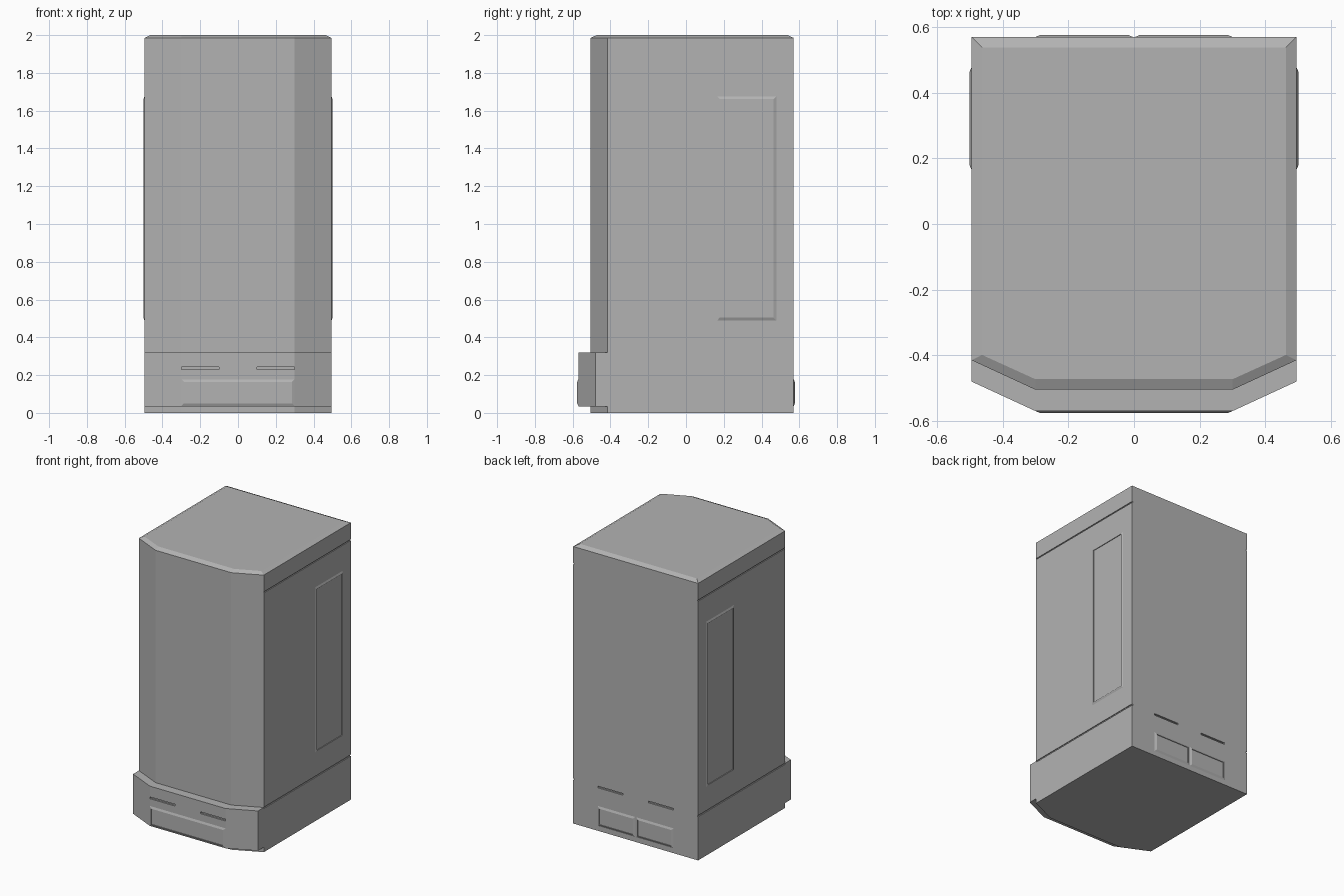
import bpy, bmesh
from mathutils import Vector

cube = bpy.data.objects.get("Cube")
if cube:
    bpy.data.objects.remove(cube, do_unlink=True)

grey = bpy.data.materials.new("plain grey")
grey.use_nodes = True
grey.diffuse_color = (0.45, 0.45, 0.45, 1)
grey.node_tree.nodes["Principled BSDF"].inputs["Base Color"].default_value = (0.45, 0.45, 0.45, 1)

HALF, FLAT, BACK = 0.495, 0.3, 0.57   # half width, half front flat, rear face
SIDE_Y, FRONT = -0.415, -0.505        # start and end of the front chamfer


def loft(name, rings):
    """Closed solid skinned through stacked rings of points."""
    bm = bmesh.new()
    loops = [[bm.verts.new(p) for p in ring] for ring in rings]
    for a, b in zip(loops, loops[1:]):
        for i in range(len(a)):
            j = (i + 1) % len(a)
            bm.faces.new((a[i], a[j], b[j], b[i]))
    bm.faces.new(loops[0])
    bm.faces.new(loops[-1])
    bmesh.ops.recalc_face_normals(bm, faces=bm.faces)
    mesh = bpy.data.meshes.new(name)
    bm.to_mesh(mesh)
    bm.free()
    mesh.materials.append(grey)
    obj = bpy.data.objects.new(name, mesh)
    bpy.context.collection.objects.link(obj)
    return obj


def plan(z, inset=0.0, back=BACK, side=SIDE_Y, front=FRONT):
    """Plan outline: square at the rear, chamfered corners at the front."""
    w, f, b = HALF - inset, FLAT, back - inset
    return [(-w, b, z), (-w, side + inset * 0.5, z), (-f, front + inset, z),
            (f, front + inset, z), (w, side + inset * 0.5, z), (w, b, z)]


def box(name, x0, x1, y0, y1, z0, z1):
    def rect(z):
        return [(x0, y0, z), (x1, y0, z), (x1, y1, z), (x0, y1, z)]
    return loft(name, [rect(z0), rect(z1)])


def cut(target, *bounds):
    """Subtract a box from the target."""
    cutter = box("cutter", *bounds)
    cutter.hide_render = True
    mod = target.modifiers.new("cut", "BOOLEAN")
    mod.operation, mod.solver, mod.object = "DIFFERENCE", "EXACT", cutter
    bpy.context.view_layer.objects.active = target
    bpy.ops.object.modifier_apply(modifier=mod.name)
    bpy.data.objects.remove(cutter, do_unlink=True)


def framed_panel(name, wall, normal, u0, u1, z0, z1, lip=0.014, rise=0.006):
    """Panel in a raised frame: sloped outer edge, square inner edge."""
    n = Vector(normal)
    u = Vector((abs(n.y), abs(n.x), 0))

    def ring(inset, height):
        spots = [(u0 + inset, z0 + inset), (u1 - inset, z0 + inset),
                 (u1 - inset, z1 - inset), (u0 + inset, z1 - inset)]
        return [n * (wall + height) + u * a + Vector((0, 0, b)) for a, b in spots]
    return loft(name, [ring(0, -0.002), ring(0, 0), ring(lip, rise), ring(lip, 0.001)])


# Main cabinet with a bevelled roof edge
cabinet = loft("cabinet_body", [plan(0), plan(1.985), plan(2.0, 0.032)])

# Front apron wrapped around the chamfered nose
apron_back = SIDE_Y - 0.001
apron = loft("front_apron", [
    [(-HALF, SIDE_Y, z), (-HALF, -0.48, z), (-FLAT, -0.57, z), (FLAT, -0.57, z),
     (HALF, -0.48, z), (HALF, SIDE_Y, z), (FLAT, FRONT, z), (-FLAT, FRONT, z)]
    for z in (0.035, 0.32)])

# Side seams and vent slots
for s in (-1, 1):
    a, b = sorted((s * (HALF - 0.006), s * (HALF + 0.05)))
    for z0, z1 in ((0.312, 0.322), (1.857, 1.865)):
        cut(cabinet, a, b, SIDE_Y + 0.002, BACK + 0.1, z0, z1)
    a, b = sorted((s * 0.1, s * FLAT))
    cut(cabinet, a, b, BACK - 0.012, BACK + 0.1, 0.308, 0.32)
    cut(apron, a, b, -0.7, -0.558, 0.23, 0.243)

# Side, rear and front panels
for label, s in (("left", 1), ("right", -1)):
    framed_panel(label + "_side_panel", HALF, (s, 0, 0), 0.165, 0.478, 0.49, 1.675)
    a, b = sorted((s * 0.004, s * FLAT))
    framed_panel(label + "_rear_panel", BACK, (0, 1, 0), a, b, 0.035, 0.178)
framed_panel("front_panel", 0.57, (0, -1, 0), -FLAT, FLAT, 0.037, 0.178)
